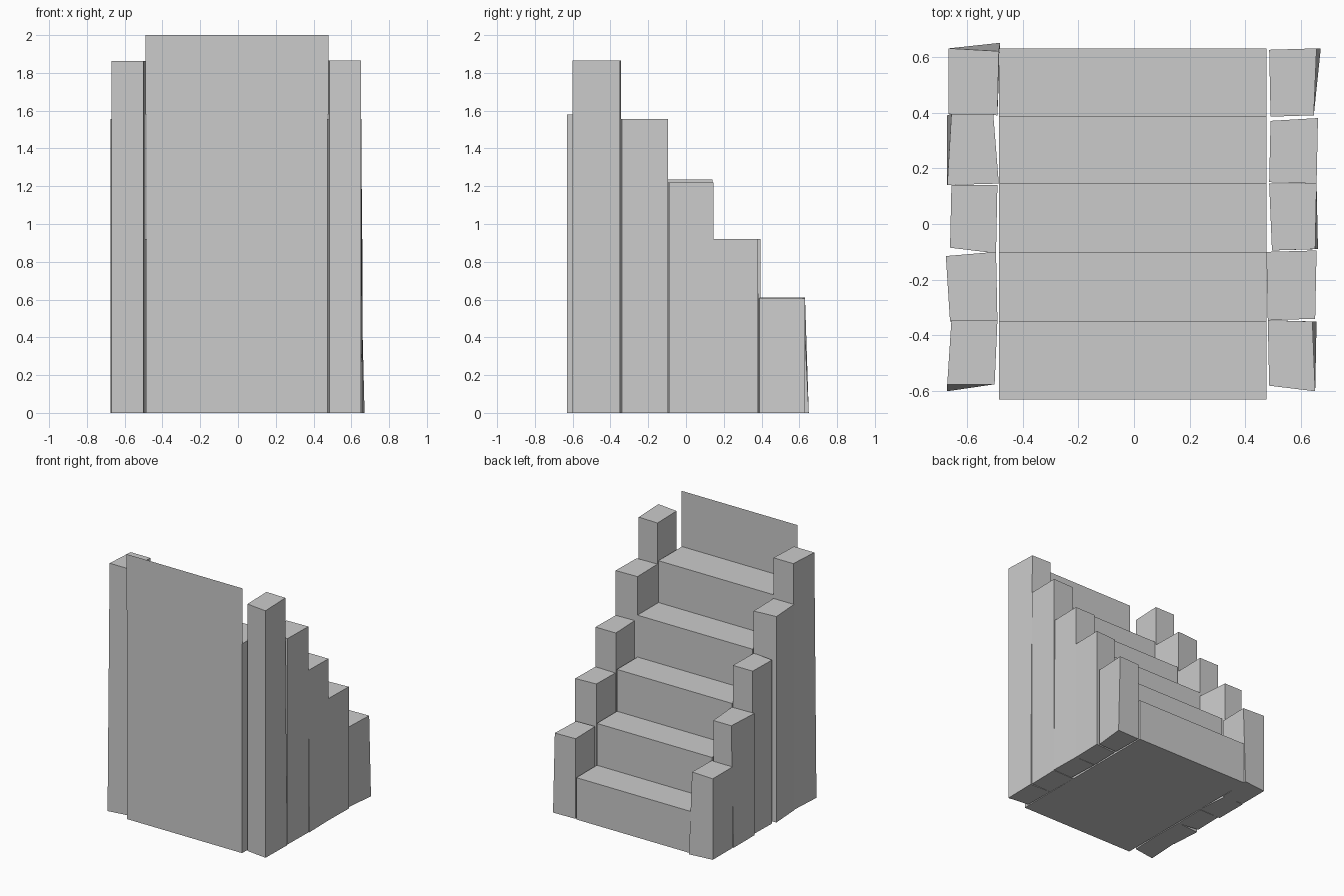
import bpy

def make(name, verts, faces):
    me = bpy.data.meshes.new(name)
    me.from_pydata(verts, [], faces)
    me.update()
    ob = bpy.data.objects.new(name, me)
    bpy.context.collection.objects.link(ob)
    return ob

def prism(name, bottom, top):
    n = len(bottom)
    sides = [(i, (i + 1) % n, (i + 1) % n + n, i + n) for i in range(n)]
    return make(name, bottom + top,
                [tuple(reversed(range(n))), tuple(range(n, 2 * n))] + sides)

X0, X1, RISE = -0.485, 0.475, 0.316
EDGES = [0.63, 0.385, 0.145, -0.10, -0.35, -0.63]   # tread lines, low to high

# Solid staircase: stepped side profile extruded across x
profile = [(EDGES[-1], 0), (EDGES[0], 0)]
for i in range(5):
    profile += [(EDGES[i], RISE * (i + 1)), (EDGES[i + 1], RISE * (i + 1))]
prism("staircase", [(X0, y, z) for y, z in profile], [(X1, y, z) for y, z in profile])

# Thin upright panel at the back of the top step
make("back_panel", [(-0.49, -0.63, 1.58), (0.48, -0.63, 1.58),
                    (0.48, -0.63, 2.0), (-0.49, -0.63, 2.0)], [(0, 1, 2, 3)])

# Uneven stone posts: counter-clockwise plan from the -x -y corner, low to high
LEFT = [
    [(-0.665, 0.395), (-0.49, 0.39), (-0.485, 0.62), (-0.665, 0.63)],
    [(-0.67, 0.14), (-0.485, 0.145), (-0.505, 0.395), (-0.655, 0.395)],
    [(-0.66, -0.085), (-0.495, -0.105), (-0.49, 0.14), (-0.655, 0.14)],
    [(-0.66, -0.35), (-0.49, -0.345), (-0.495, -0.10), (-0.675, -0.115)],
    [(-0.67, -0.575), (-0.50, -0.575), (-0.49, -0.345), (-0.655, -0.345)],
]
RIGHT = [
    [(0.49, 0.385), (0.645, 0.39), (0.655, 0.63), (0.485, 0.625)],
    [(0.485, 0.15), (0.655, 0.145), (0.66, 0.38), (0.49, 0.37)],
    [(0.495, -0.095), (0.65, -0.09), (0.655, 0.145), (0.485, 0.145)],
    [(0.48, -0.345), (0.65, -0.34), (0.655, -0.095), (0.475, -0.10)],
    [(0.485, -0.58), (0.65, -0.60), (0.64, -0.35), (0.48, -0.345)],
]
HEIGHTS = {"left": [0.612, 0.92, 1.235, 1.555, 1.862],
           "right": [0.605, 0.92, 1.22, 1.555, 1.865]}
# Feet that splay away from the top outline: (side, step, corner) -> xy
FEET = {("left", 0, 2): (-0.48, 0.65), ("left", 1, 3): (-0.67, 0.39),
        ("left", 4, 0): (-0.67, -0.60), ("right", 0, 2): (0.67, 0.63),
        ("right", 4, 2): (0.655, -0.35), ("right", 2, 1): (0.66, -0.09)}

for side, plans in (("left", LEFT), ("right", RIGHT)):
    for i, plan in enumerate(plans):
        foot = [FEET.get((side, i, c), p) for c, p in enumerate(plan)]
        prism(f"{side}_post_{i + 1}", [(x, y, 0) for x, y in foot],
              [(x, y, HEIGHTS[side][i]) for x, y in plan])
